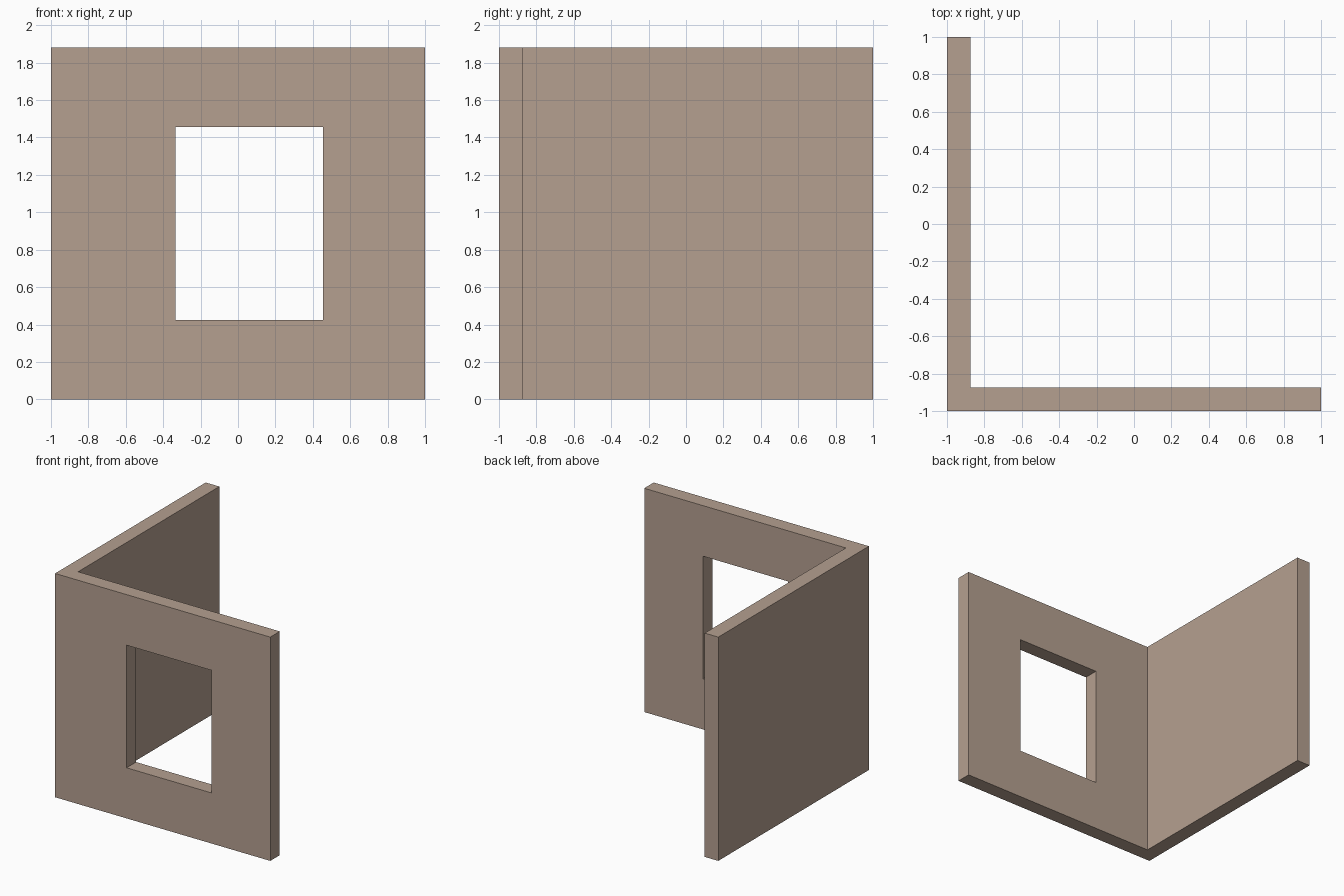
import bpy
import bmesh
from mathutils import Matrix, Vector

if "Cube" in bpy.data.objects:
    bpy.data.objects.remove(bpy.data.objects["Cube"])

HEIGHT = 1.88
INNER = -0.874  # inner face of both walls

plaster = bpy.data.materials.new("warm_beige_plaster")
plaster.diffuse_color = (0.46, 0.35, 0.28, 1.0)
plaster.use_nodes = True
plaster.node_tree.nodes["Principled BSDF"].inputs["Base Color"].default_value = plaster.diffuse_color


def make_object(name, bm):
    mesh = bpy.data.meshes.new(name)
    bm.to_mesh(mesh)
    bm.free()
    mesh.materials.append(plaster)
    obj = bpy.data.objects.new(name, mesh)
    bpy.context.collection.objects.link(obj)
    return obj


# Corner walls: L-shaped footprint extruded upwards
bm = bmesh.new()
footprint = [(-1, -1), (1, -1), (1, INNER), (INNER, INNER), (INNER, 1), (-1, 1)]
base = bm.faces.new([bm.verts.new((x, y, 0)) for x, y in footprint])
top = bmesh.ops.extrude_face_region(bm, geom=[base], use_keep_orig=True)["geom"]
bmesh.ops.translate(bm, vec=(0, 0, HEIGHT),
                    verts=[v for v in top if isinstance(v, bmesh.types.BMVert)])
bmesh.ops.recalc_face_normals(bm, faces=bm.faces)
walls = make_object("corner_walls", bm)

# Window opening through the front wall
lo, hi = Vector((-0.335, -1.06, 0.425)), Vector((0.455, -0.80, 1.455))
bm = bmesh.new()
bmesh.ops.create_cube(bm, size=1, matrix=Matrix.LocRotScale((lo + hi) / 2, None, hi - lo))
cutter = make_object("window_cutter", bm)
cutter.hide_render = True
cutter.display_type = 'WIRE'

opening = walls.modifiers.new("window_opening", 'BOOLEAN')
opening.operation = 'DIFFERENCE'
opening.solver = 'EXACT'
opening.object = cutter
